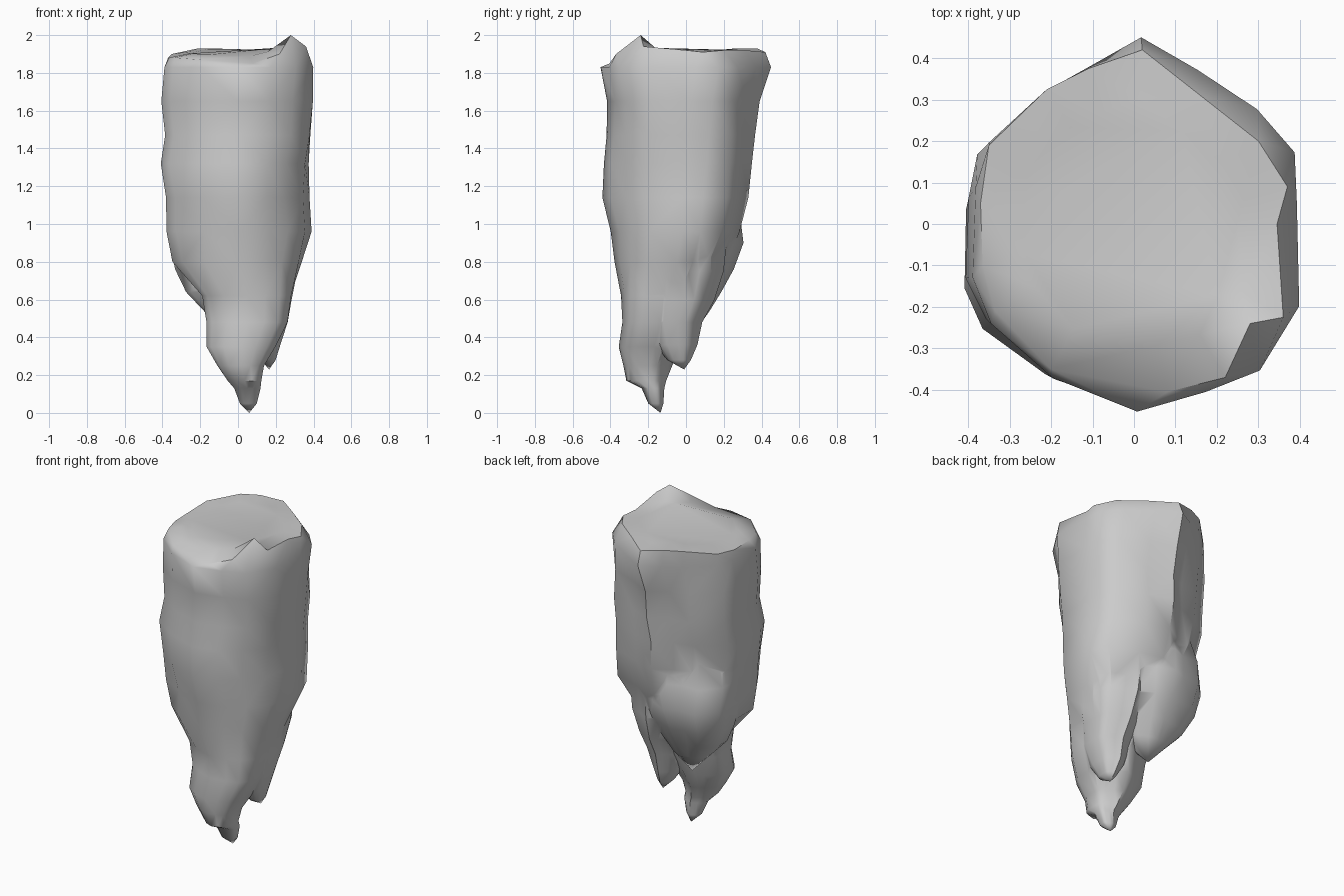
import bpy, bmesh, math, random
from mathutils import Vector

random.seed(4)

# Irregular plan outline (counter-clockwise from the back)
OUTLINE = [(.01, .455), (-.11, .39), (-.215, .33), (-.37, .2), (-.405, .09), (-.41, -.13),
           (-.36, -.24), (-.21, -.37), (0, -.4525), (.17, -.41), (.305, -.355), (.405, -.2),
           (.4, .05), (.395, .175), (.3, .28), (.15, .37)]
# Broken top rim, matching the outline point by point
RIM = [(.02, .42, 1.91), (-.11, .375, 1.93), (-.21, .325, 1.93), (-.35, .19, 1.9),
       (-.37, .05, 1.88), (-.365, -.1, 1.88), (-.335, -.21, 1.88), (-.2, -.35, 1.87),
       (.08, -.405, 1.85), (.22, -.37, 1.9), (.28, -.24, 2.0), (.36, -.225, 1.94),
       (.345, 0, 1.92), (.37, .09, 1.91), (.3, .2, 1.92), (.16, .31, 1.92)]


def ring_points(z, x0, x1, y0, y1, jitter, folds):
    """Fit the outline into a box at height z, with folds scaled in or out."""
    c = Vector(((x0 + x1) / 2, (y0 + y1) / 2, z))
    pts = []
    for i, (x, y) in enumerate(OUTLINE):
        k = folds.get(i, 1) * (1 + random.uniform(-jitter, jitter))
        pts.append(c + Vector((x / .41 * (x1 - x0) / 2 * k, y / .4525 * (y1 - y0) / 2 * k, 0)))
    return pts


def loft(name, rings, tip, rim=None, folds={}, all_folds={}, jitter=.01):
    """Skin a stack of rings from the top down to a pointed tip."""
    bm = bmesh.new()
    layers = []
    if rim:
        # inset ring levels the broken top face
        layers = [[Vector((x * .72, y * .72, 1.925 + (min(z, 1.94) - 1.925) * .5))
                   for x, y, z in rim], [Vector(p) for p in rim]]
    layers += [ring_points(*r, jitter, {**all_folds, **folds.get(r[0], {})}) for r in rings]
    layers = [[bm.verts.new(p) for p in layer] for layer in layers]
    n = len(OUTLINE)
    end = bm.verts.new(tip)
    for a, b in zip(layers, layers[1:]):
        for i in range(n):
            j = (i + 1) % n
            bm.faces.new((a[i], b[i], b[j], a[j]))
    for i in range(n):
        bm.faces.new((layers[-1][i], end, layers[-1][(i + 1) % n]))
    bm.faces.new(layers[0])
    bmesh.ops.triangulate(bm, faces=bm.faces[:])
    bmesh.ops.recalc_face_normals(bm, faces=bm.faces[:])
    me = bpy.data.meshes.new(name)
    bm.to_mesh(me)
    bm.free()
    ob = bpy.data.objects.new(name, me)
    bpy.context.collection.objects.link(ob)
    return ob


# Main column narrowing to the front spike
body = loft("hanging_rock", [
    (1.83, -.39, .405, -.45, .45), (1.65, -.405, .4, -.415, .385),
    (1.47, -.385, .395, -.42, .36), (1.32, -.41, .385, -.435, .35),
    (1.14, -.38, .385, -.445, .325), (.96, -.375, .4, -.40, .285),
    (.8, -.35, .345, -.38, .22), (.62, -.19, .285, -.345, .09),
    (.48, -.165, .265, -.335, .03), (.35, -.165, .2, -.355, -.02),
    (.25, -.11, .14, -.33, -.075), (.17, -.055, .125, -.315, -.105),
    (.13, -.02, .12, -.235, -.115), (.05, .01, .1, -.2, -.12)],
    (.06, -.135, 0), RIM,
    {1.65: {1: .97, 2: 1.06, 3: 1.04, 10: .97, 14: 1.07, 15: 1.02},
     1.47: {1: .97, 2: 1.1, 3: 1.08, 10: .95, 11: .97, 14: 1.12, 15: 1.05},
     1.32: {1: .96, 2: 1.04, 3: 1.03, 10: .9, 11: .94, 14: 1.14, 15: 1.06},
     1.14: {1: .98, 2: 1.03, 3: 1.02, 9: .97, 10: .86, 11: .9, 14: 1.16, 15: 1.07},
     .96: {1: 1.04, 2: 1.16, 3: 1.05, 7: .96, 9: .96, 10: .87, 11: .9, 14: 1.16, 15: 1.08},
     .8: {6: .95, 10: .92, 11: .95, 14: 1.1, 15: 1.05}})

# Shorter spikes at the back left and back right, blending in above
spikes = [
    loft("back_left_spike", [
        (1.2, -.33, .2, -.3, .25), (1.05, -.365, .22, -.25, .285),
        (.9, -.36, .24, -.2, .303), (.76, -.335, .19, -.14, .25),
        (.64, -.275, .13, -.12, .185), (.54, -.18, .06, -.07, .125)],
        (-.07, .04, .42), all_folds={2: 1.2, 3: 1.06}),
    loft("back_right_spike", [
        (1.05, -.1, .34, -.25, .23), (.75, -.05, .315, -.22, .2),
        (.6, 0, .285, -.2, .15), (.48, .03, .265, -.2, .085),
        (.36, .07, .225, -.16, .06), (.28, .12, .2, -.1, .025)],
        (.165, -.01, .23), all_folds={14: 1.08})]

# Fuse the spikes into the column
bpy.context.view_layer.objects.active = body
for spike in spikes:
    mod = body.modifiers.new("fuse", 'BOOLEAN')
    mod.operation = 'UNION'
    mod.solver = 'EXACT'
    mod.object = spike
    bpy.ops.object.modifier_apply(modifier=mod.name)
    bpy.data.objects.remove(spike)

bpy.ops.object.select_all(action='DESELECT')
body.select_set(True)
bpy.ops.object.shade_smooth_by_angle(angle=math.radians(50))
